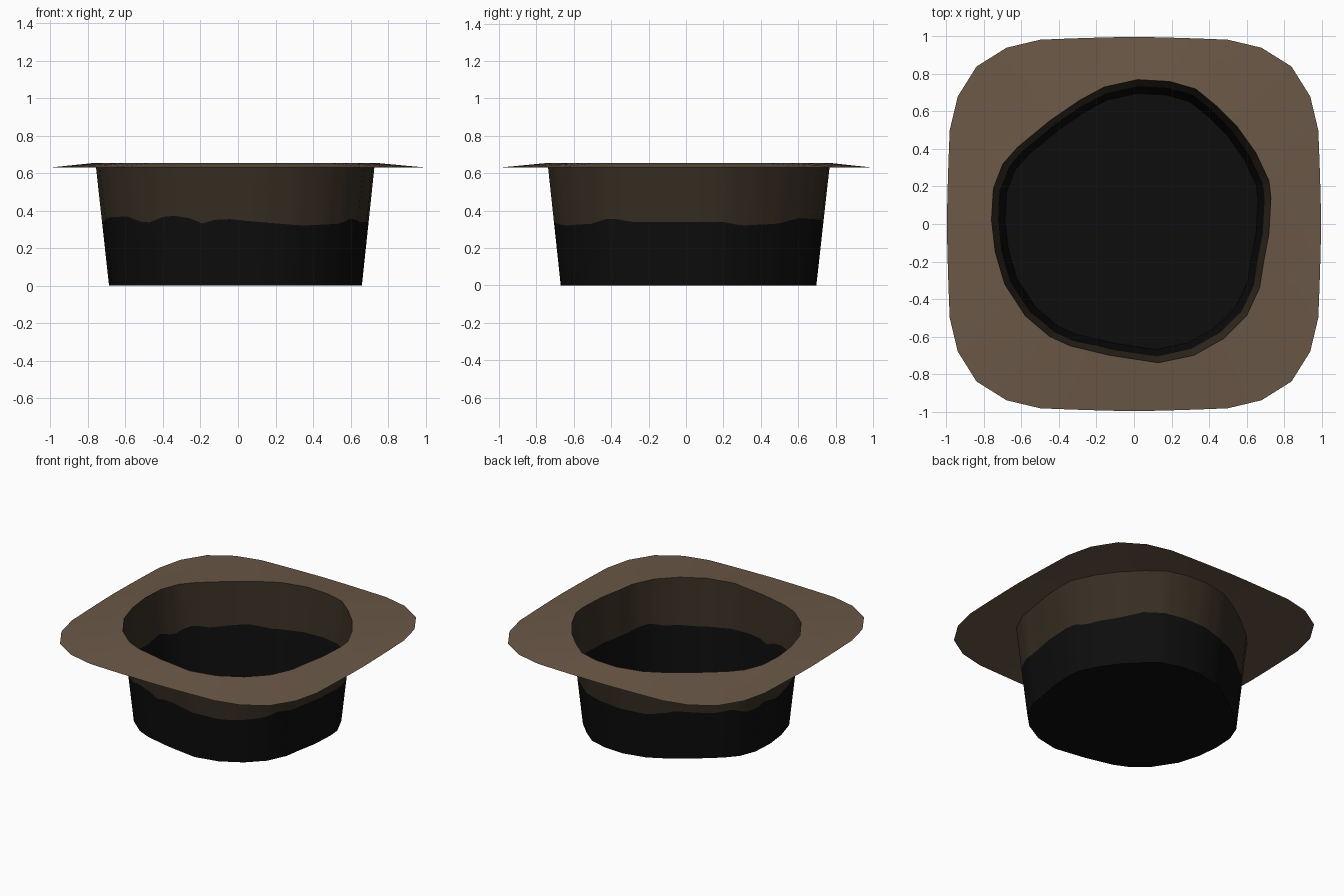
import bpy
import bmesh
import math

cube = bpy.data.objects.get("Cube")
if cube:
    bpy.data.objects.remove(cube)

RIM_Z, EDGE_Z, FLOOR_SCALE = 0.655, 0.63, 0.905

# Hole outline, counter-clockwise, in hundredths
HOLE = [(73, 14), (72, 23), (65, 38), (55, 52), (44, 63), (33, 72), (19, 76),
        (2, 77), (-16, 73), (-29, 66), (-45, 55), (-62, 41), (-70, 32),
        (-75, 19), (-76, 2), (-74, -15), (-69, -32), (-58, -49), (-45, -60),
        (-34, -65), (-13, -70), (13, -74), (32, -70), (48, -61), (60, -49),
        (67, -34), (69, -21), (72, -5)]

# One quarter of the brim outline, in thousandths
QUARTER = [(998, 0), (995, 160), (990, 320), (983, 500), (940, 680),
           (840, 840), (680, 940), (500, 983), (320, 990), (160, 995)]

# Wavy dirt line: angle in degrees, height in hundredths
TIDE = [(-180, 33), (-166, 36), (-144, 37), (-133, 33), (-123, 37), (-114, 37),
        (-106, 33), (-98, 36), (-82, 34), (-62, 32), (-43, 33), (-34, 36),
        (-24, 34), (16, 34), (24, 32), (43, 33), (55, 36), (73, 35), (90, 34),
        (105, 33), (120, 36), (140, 34), (150, 36), (160, 32), (170, 36), (180, 33)]


def material(name, color):
    mat = bpy.data.materials.new(name)
    mat.use_nodes = True
    mat.diffuse_color = (*color, 1)
    mat.node_tree.nodes["Principled BSDF"].inputs["Base Color"].default_value = (*color, 1)
    return mat


def tide_height(x, y):
    angle = math.degrees(math.atan2(y, x))
    for (a, low), (b, high) in zip(TIDE, TIDE[1:]):
        if a <= angle <= b:
            return (low + (high - low) * (angle - a) / (b - a)) / 100
    return TIDE[0][1] / 100


def subdivide(outline, parts):
    points = []
    for (ax, ay), (bx, by) in zip(outline, outline[1:] + outline[:1]):
        for i in range(parts):
            t = i / parts
            points.append((ax + (bx - ax) * t, ay + (by - ay) * t))
    return points


def at_height(x, y, z):
    """Point on the tapered wall above the outline point."""
    s = FLOOR_SCALE + (1 - FLOOR_SCALE) * z / RIM_Z
    return (x * s, y * s, z)


def ring(bm, points):
    return [bm.verts.new(p) for p in points]


def skin(bm, upper, lower):
    """Quads between two rings, facing into the pit."""
    for i in range(len(upper)):
        j = (i + 1) % len(upper)
        bm.faces.new((upper[i], upper[j], lower[j], lower[i]))


def finish(name, bm, mat):
    mesh = bpy.data.meshes.new(name)
    bm.to_mesh(mesh)
    bm.free()
    mesh.materials.append(mat)
    obj = bpy.data.objects.new(name, mesh)
    bpy.context.collection.objects.link(obj)
    bpy.ops.object.select_all(action="DESELECT")
    obj.select_set(True)
    bpy.context.view_layer.objects.active = obj
    bpy.ops.object.shade_smooth_by_angle(angle=math.radians(40))
    return obj


brim_brown = material("light earth brown", (0.145, 0.098, 0.063))
wall_brown = material("dark earth brown", (0.038, 0.027, 0.016))
pit_black = material("pit black", (0.004, 0.004, 0.004))

hole = subdivide([(x / 100, y / 100) for x, y in HOLE], 3)
rim = [at_height(x, y, RIM_Z) for x, y in hole]
tide = [at_height(x, y, tide_height(x, y)) for x, y in hole]
floor = [at_height(x, y, 0) for x, y in hole]

# Brim: rounded square sheet sloping down from the hole
outer = []
for turn in range(4):
    for x, y in QUARTER:
        for _ in range(turn):
            x, y = -y, x
        outer.append((x / 1000, y / 1000, EDGE_Z))
bm = bmesh.new()
for points in (outer, rim):
    verts = ring(bm, points)
    for a, b in zip(verts, verts[1:] + verts[:1]):
        bm.edges.new((a, b))
bmesh.ops.triangle_fill(bm, edges=bm.edges[:], use_beauty=True, normal=(0, 0, 1))
bm.normal_update()
for face in bm.faces:
    if face.normal.z < 0:
        face.normal_flip()
finish("brim", bm, brim_brown)

# Upper wall: from the rim down to the wavy line
bm = bmesh.new()
skin(bm, ring(bm, rim), ring(bm, tide))
finish("upper_wall", bm, wall_brown)

# Pit: lower wall and floor
bm = bmesh.new()
bottom = ring(bm, floor)
skin(bm, ring(bm, tide), bottom)
bm.faces.new(bottom)
finish("pit", bm, pit_black)
